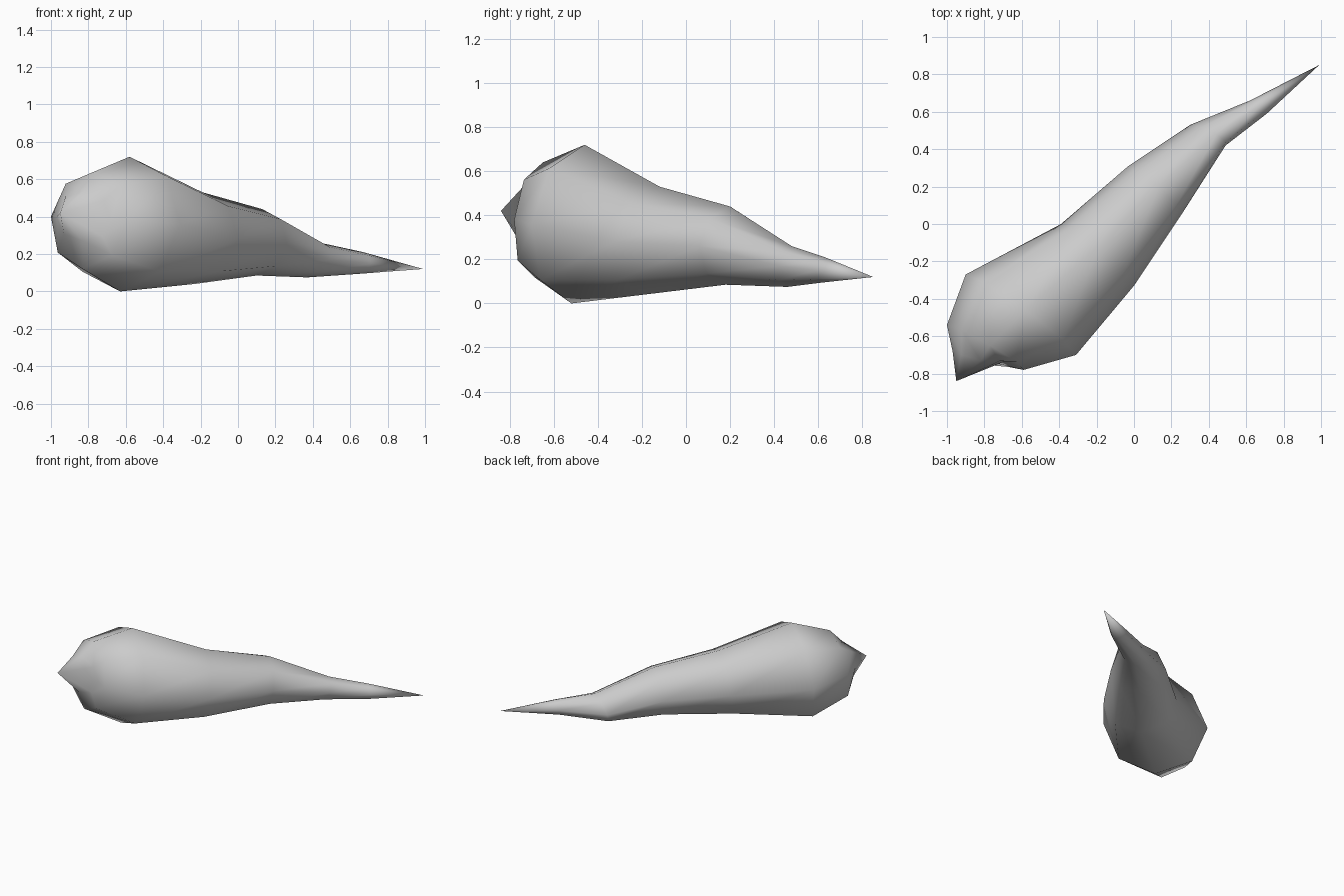
import bpy, bmesh, math
from mathutils import Vector

cube = bpy.data.objects.get("Cube")
if cube:
    bpy.data.objects.remove(cube, do_unlink=True)

grey = bpy.data.materials.new("plain grey")
grey.use_nodes = True
grey.diffuse_color = (0.6, 0.6, 0.6, 1)
grey.node_tree.nodes["Principled BSDF"].inputs["Base Color"].default_value = (0.6, 0.6, 0.6, 1)

SIDES = 8
FRONT_TIP = (-0.95, -0.84, 0.42)
TAIL_TIP = (0.99, 0.85, 0.12)

# Cross-sections from front to tail: left, right, top and bottom points
SECTIONS = [
    ((-0.97, -0.68, 0.40), (-0.68, -0.73, 0.38), (-0.82, -0.73, 0.54), (-0.83, -0.75, 0.27)),
    ((-1.00, -0.54, 0.40), (-0.59, -0.78, 0.38), (-0.77, -0.65, 0.64), (-0.83, -0.69, 0.12)),
    ((-0.90, -0.27, 0.36), (-0.31, -0.70, 0.36), (-0.58, -0.46, 0.72), (-0.63, -0.52, 0.00)),
    ((-0.39, 0.00, 0.28), (0.00, -0.33, 0.28), (-0.19, -0.12, 0.53), (-0.23, -0.19, 0.04)),
    ((-0.03, 0.31, 0.26), (0.26, 0.06, 0.26), (0.13, 0.20, 0.44), (0.10, 0.18, 0.085)),
    ((0.30, 0.53, 0.15), (0.49, 0.42, 0.17), (0.44, 0.48, 0.26), (0.37, 0.46, 0.075)),
    ((0.62, 0.66, 0.15), (0.71, 0.59, 0.15), (0.67, 0.63, 0.21), (0.66, 0.62, 0.095)),
]


def add_ring(bm, points):
    """Oval ring through the four points of a cross-section."""
    left, right, top, bottom = map(Vector, points)
    centre = (left + right + top + bottom) / 4
    ring = []
    for i in range(SIDES):
        c, s = math.cos(math.tau * i / SIDES), math.sin(math.tau * i / SIDES)
        across = (right if c > 0 else left) - centre
        upward = (top if s > 0 else bottom) - centre
        ring.append(bm.verts.new(centre + across * abs(c) + upward * abs(s)))
    return ring


# Tapered body: rings bridged together and closed by a point at each end
bm = bmesh.new()
rings = [add_ring(bm, points) for points in SECTIONS]
front, tail = bm.verts.new(FRONT_TIP), bm.verts.new(TAIL_TIP)
for i in range(SIDES):
    j = (i + 1) % SIDES
    for a, b in zip(rings, rings[1:]):
        bm.faces.new((a[i], a[j], b[j], b[i]))
    bm.faces.new((front, rings[0][j], rings[0][i]))
    bm.faces.new((tail, rings[-1][i], rings[-1][j]))
bmesh.ops.recalc_face_normals(bm, faces=bm.faces)
for face in bm.faces:
    face.smooth = True

mesh = bpy.data.meshes.new("tapered_body")
bm.to_mesh(mesh)
bm.free()
mesh.materials.append(grey)
body = bpy.data.objects.new("tapered_body", mesh)
bpy.context.collection.objects.link(body)
